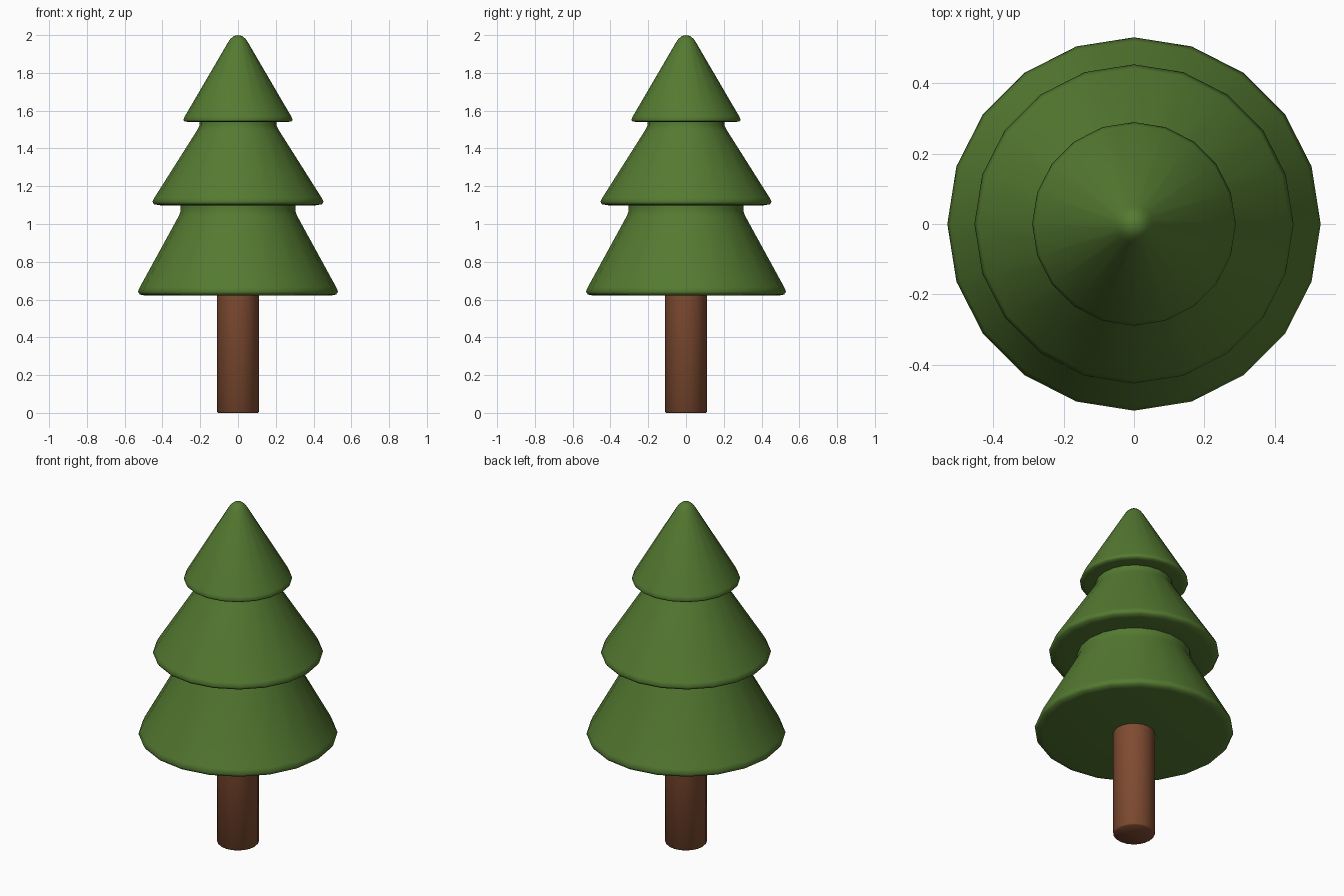
import bpy, bmesh, math

if "Cube" in bpy.data.objects:
    bpy.data.objects.remove(bpy.data.objects["Cube"])

SIDES = 20


def material(name, rgb):
    m = bpy.data.materials.new(name)
    m.diffuse_color = (*rgb, 1.0)
    m.use_nodes = True
    m.node_tree.nodes["Principled BSDF"].inputs["Base Color"].default_value = m.diffuse_color
    return m


def lathe(name, profile, mat):
    """Revolve a (radius, z) profile, listed bottom to top, with closed ends."""
    bm = bmesh.new()
    rings = []
    for r, z in profile:
        if r == 0:
            rings.append([bm.verts.new((0, 0, z))] * SIDES)
        else:
            rings.append([bm.verts.new((r * math.cos(2 * math.pi * i / SIDES),
                                        r * math.sin(2 * math.pi * i / SIDES), z))
                          for i in range(SIDES)])
    for a, b in zip(rings, rings[1:]):
        for i in range(SIDES):
            j = (i + 1) % SIDES
            corners = list(dict.fromkeys((a[i], a[j], b[j], b[i])))
            bm.faces.new(corners)
    bmesh.ops.recalc_face_normals(bm, faces=bm.faces)
    mesh = bpy.data.meshes.new(name)
    bm.to_mesh(mesh)
    bm.free()
    mesh.materials.append(mat)
    obj = bpy.data.objects.new(name, mesh)
    bpy.context.collection.objects.link(obj)
    bpy.ops.object.select_all(action='DESELECT')
    obj.select_set(True)
    bpy.context.view_layer.objects.active = obj
    bpy.ops.object.shade_smooth_by_angle(angle=math.radians(60))
    return obj


green = material("leaf green", (0.09, 0.195, 0.031))
brown = material("bark brown", (0.21, 0.07, 0.03))

# Trunk with a slightly softened foot
lathe("trunk", [(0, 0), (0.105, 0), (0.111, 0.006), (0.111, 0.63), (0, 0.63)], brown)

# Foliage: three stacked tiers with rounded rims and short necks, one outline
lathe("foliage", [
    (0, 0.62), (0.49, 0.621), (0.52, 0.627), (0.53, 0.642), (0.519, 0.667),   # bottom rim
    (0.312, 1.045), (0.304, 1.07), (0.304, 1.097),                              # neck
    (0.41, 1.099), (0.444, 1.104), (0.453, 1.118), (0.442, 1.14),             # middle rim
    (0.216, 1.497), (0.205, 1.518), (0.205, 1.54),                            # neck
    (0.26, 1.54), (0.284, 1.543), (0.289, 1.552), (0.281, 1.571),             # top rim
    (0.053, 1.961), (0.04, 1.98), (0.022, 1.995), (0, 2.0),                   # rounded tip
], green)
